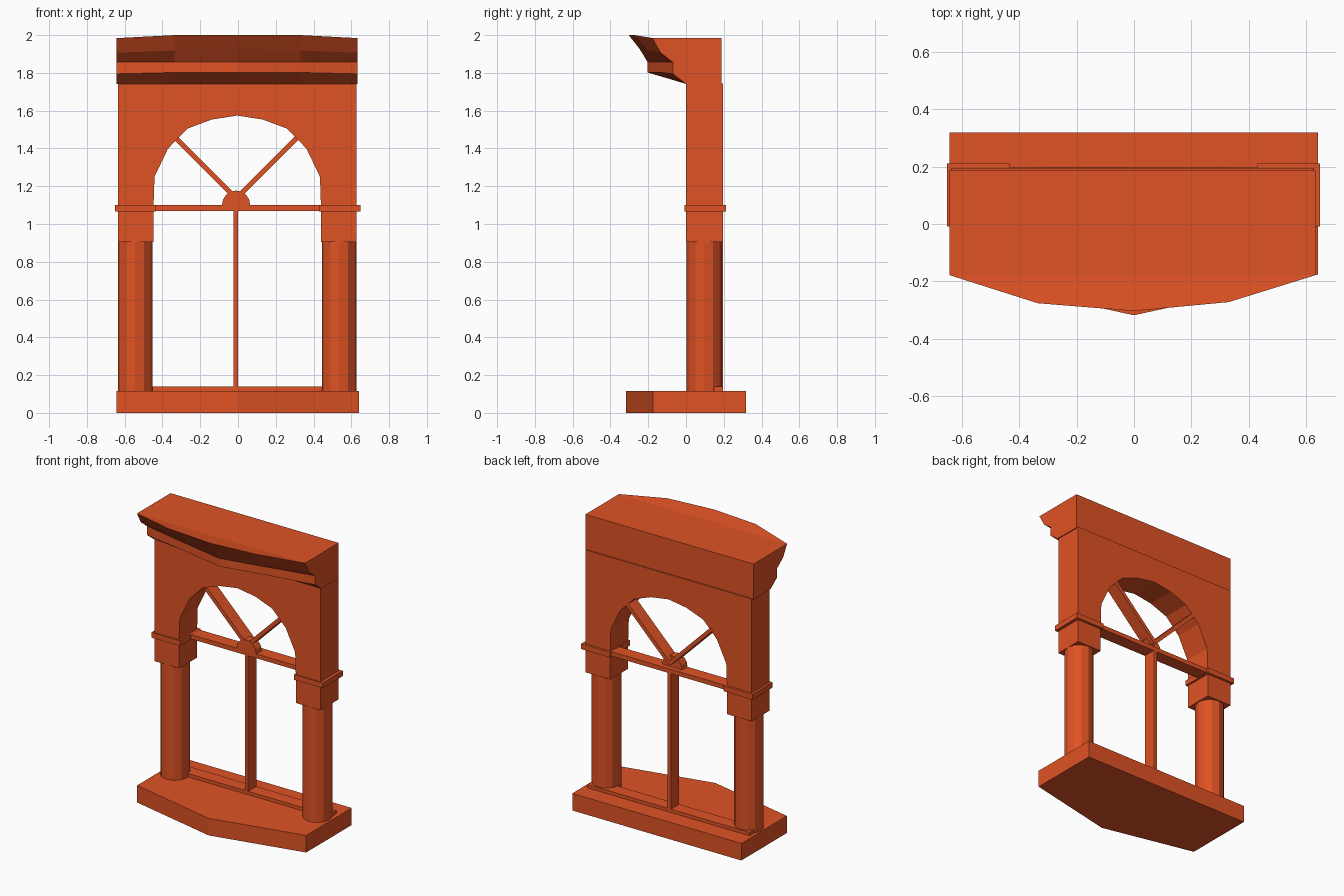
import bpy, bmesh, math
from mathutils import Vector

if "Cube" in bpy.data.objects:
    bpy.data.objects.remove(bpy.data.objects["Cube"])

mat = bpy.data.materials.new("terracotta")
mat.diffuse_color = (0.74, 0.085, 0.018, 1)
mat.use_nodes = True
mat.node_tree.nodes["Principled BSDF"].inputs["Base Color"].default_value = mat.diffuse_color
CX = -0.004  # the wall sits very slightly left of centre


def finish(bm, name):
    bmesh.ops.remove_doubles(bm, verts=bm.verts, dist=1e-4)
    bmesh.ops.recalc_face_normals(bm, faces=bm.faces)
    me = bpy.data.meshes.new(name)
    bm.to_mesh(me)
    bm.free()
    me.materials.append(mat)
    ob = bpy.data.objects.new(name, me)
    bpy.context.collection.objects.link(ob)
    return ob


def prism(name, pts, move):
    """Extrude a closed outline of 3D points along a vector."""
    bm = bmesh.new()
    face = bm.faces.new([bm.verts.new(p) for p in pts])
    out = bmesh.ops.extrude_face_region(bm, geom=[face], use_keep_orig=True)
    verts = [v for v in out["geom"] if isinstance(v, bmesh.types.BMVert)]
    bmesh.ops.translate(bm, verts=verts, vec=Vector(move))
    return finish(bm, name)


def box(name, x, y, z):
    pts = [(x[0], y[0], z[0]), (x[1], y[0], z[0]), (x[1], y[1], z[0]), (x[0], y[1], z[0])]
    return prism(name, pts, (0, 0, z[1] - z[0]))


# Sill with a pointed front
prism("sill", [(-0.643, 0.318, 0), (-0.643, -0.176, 0), (0, -0.318, 0),
               (0.641, -0.176, 0), (0.641, 0.318, 0)], (0, 0, 0.117))

# Wall with faceted arch opening
half = [(0.443, 0.905), (0.443, 1.1), (0.438, 1.25), (0.366, 1.4), (0.263, 1.505), (0.135, 1.553)]
arch = half + [(0, 1.574)] + [(-x, z) for x, z in reversed(half)]
outline = arch + [(-0.631, 0.905), (-0.631, 1.745), (0.631, 1.745), (0.631, 0.905)]
prism("arch_wall", [(x + CX, 0, z) for x, z in outline], (0, 0.195, 0))

# Columns and impost bands
for side, label in ((-1, "left"), (1, "right")):
    c = CX + side * 0.54
    ring = [(c + 0.092 * math.cos(i * math.pi / 6), 0.096 + 0.094 * math.sin(i * math.pi / 6), 0.11)
            for i in range(12)]
    prism(label + "_column", ring, (0, 0, 0.797))
    xs = sorted((side * 0.432 - 0.002, side * 0.65 - 0.002))
    box(label + "_impost", xs, (-0.008, 0.211), (1.065, 1.101))

# Window bars
FY = (0.108, 0.197)
box("bottom_rail", (-0.62, 0.61), FY, (0.115, 0.14))
box("transom", (-0.46, 0.455), FY, (1.07, 1.1))
box("mullion", (-0.024, 0.001), FY, (0.13, 1.08))

# Half-round hub and its two spokes
hub = [(-0.01 + 0.075 * math.cos(i * math.pi / 8), FY[0] - 0.003, 1.1 + 0.077 * math.sin(i * math.pi / 8))
       for i in range(9)]
prism("hub", hub, (0, 0.06, 0))
for side, label in ((-1, "left"), (1, "right")):
    d, n = Vector((side, 0, 1)).normalized(), Vector((-side, 0, 1)).normalized() * 0.013
    a = Vector((-0.01, FY[0], 1.135))
    b = a + d * 0.455
    prism(label + "_spoke", [a + n, a - n, b - n, b + n], (0, FY[1] - FY[0], 0))

# Cornice lofted across its width: x, fascia y, middle y and z, top y and z
sections = [(-0.643, -0.07, -0.135, 1.907, -0.178, 1.984),
            (-0.335, -0.135, -0.205, 1.918, -0.276, 2.0),
            (0, -0.203, -0.245, 1.926, -0.303, 2.0),
            (0.33, -0.135, -0.205, 1.918, -0.272, 2.0),
            (0.633, -0.07, -0.135, 1.907, -0.178, 1.984)]
bm = bmesh.new()
rings = []
for x, yf, ym, zm, yt, zt in sections:
    zf = 1.795 if abs(x) > 0.5 else 1.802
    prof = [(0.187, 1.74), (0, 1.742), (yf, zf), (yf, 1.857), (ym, zm),
            (yt, zt), (-0.177, 1.984), (0.187, 1.984)]
    rings.append([bm.verts.new((x, y, z)) for y, z in prof])
for r, s in zip(rings, rings[1:]):
    for i in range(8):
        j = (i + 1) % 8
        bm.faces.new((r[i], r[j], s[j], s[i]))
bm.faces.new(rings[0])
bm.faces.new(rings[-1])
finish(bm, "cornice")
